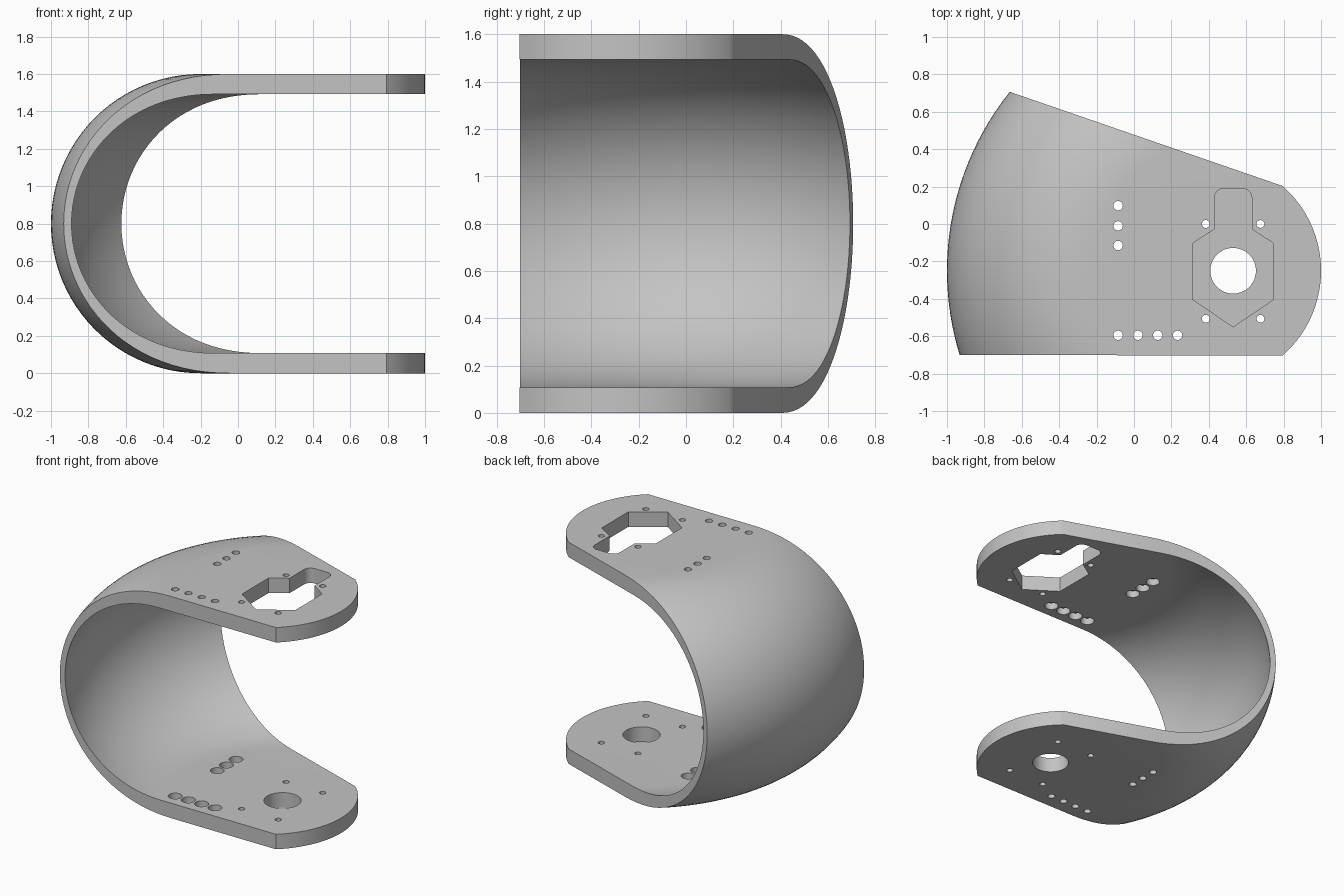
import bpy, bmesh, math
from math import sin, cos, pi

if "Cube" in bpy.data.objects:
    bpy.data.objects.remove(bpy.data.objects["Cube"])

AX, AY = 0.53, -0.25          # pivot axis shared by the dome and the hubs
H = 1.6                       # overall height


def make_object(name, bm):
    bmesh.ops.recalc_face_normals(bm, faces=bm.faces)
    me = bpy.data.meshes.new(name)
    bm.to_mesh(me)
    bm.free()
    ob = bpy.data.objects.new(name, me)
    bpy.context.collection.objects.link(ob)
    return ob


def bulged_disc(name, flat_r, bulge, height, segs=160, rows=48):
    """Solid with flat ends and a half-round rim, turned about the pivot axis."""
    bm = bmesh.new()
    rings = []
    for i in range(rows + 1):
        t = -pi / 2 + pi * i / rows
        r, z = flat_r + bulge * cos(t), H / 2 + height * sin(t)
        rings.append([bm.verts.new((AX + r * cos(2 * pi * k / segs),
                                    AY + r * sin(2 * pi * k / segs), z))
                      for k in range(segs)])
    for a, b in zip(rings, rings[1:]):
        for k in range(segs):
            n = (k + 1) % segs
            bm.faces.new((a[k], a[n], b[n], b[k]))
    bm.faces.new(rings[0][::-1])
    bm.faces.new(rings[-1])
    return make_object(name, bm)


def prism(bm, pts, z0, z1):
    lo = [bm.verts.new((x, y, z0)) for x, y in pts]
    hi = [bm.verts.new((x, y, z1)) for x, y in pts]
    bm.faces.new(lo[::-1])
    bm.faces.new(hi)
    for k in range(len(pts)):
        n = (k + 1) % len(pts)
        bm.faces.new((lo[k], lo[n], hi[n], hi[k]))


def arc(cx, cy, r, a0, a1, n):
    return [(cx + r * cos(a0 + (a1 - a0) * i / n),
             cy + r * sin(a0 + (a1 - a0) * i / n)) for i in range(n + 1)]


def circle(cx, cy, r, n=28):
    return arc(cx, cy, r, 0, 2 * pi, n)[:-1]


def boolean(ob, cutter, op):
    mod = ob.modifiers.new("cut", 'BOOLEAN')
    mod.object, mod.operation, mod.solver = cutter, op, 'EXACT'
    bpy.context.view_layer.objects.active = ob
    bpy.ops.object.modifier_apply(modifier=mod.name)
    bpy.data.objects.remove(cutter)


# Curved bracket shell: outer bulge trimmed to the plan outline, then hollowed
bracket = bulged_disc("curved_bracket", 0.73, 0.80, 0.80)

dx, hc = 0.205, 0.453                       # rounded free end of the plates
R = (dx * dx + hc * hc) / (2 * dx)
a = math.asin(hc / R)
bm = bmesh.new()
outline = arc(1 - R, AY, R, -a, a, 32)
outline += [(-0.66, 0.705), (-1.3, 0.92), (-1.3, -0.70)]
prism(bm, outline, -0.2, H + 0.2)
boolean(bracket, make_object("outline_cutter", bm), 'INTERSECT')
boolean(bracket, bulged_disc("hollow_cutter", 0.80, 0.69, 0.692), 'DIFFERENCE')

# Hub hole below, keyed hexagonal pocket above, screw holes through both plates
screws = [(AX + sx * 0.146, y) for sx in (-1, 1) for y in (0.0, -0.507)]
rows = [(-0.085, y) for y in (0.098, -0.01, -0.115)]
rows += [(-0.085 + 0.106 * i, -0.595) for i in range(4)]

bm = bmesh.new()
prism(bm, circle(AX, AY, 0.122, 64), -0.2, 0.3)
key = arc(AX + 0.05, 0.14, 0.05, 0, pi / 2, 8) + arc(AX - 0.05, 0.14, 0.05, pi / 2, pi, 8)
key += [(AX - 0.1, -0.028), (AX - 0.214, -0.102), (AX - 0.214, -0.405), (AX, -0.55),
        (AX + 0.214, -0.405), (AX + 0.214, -0.102), (AX + 0.1, -0.028)]
prism(bm, key, 1.3, H + 0.2)
for x, y in screws:
    prism(bm, circle(x, y, 0.021), -0.2, H + 0.2)
for x, y in rows:
    prism(bm, circle(x, y, 0.025), -0.2, H + 0.2)
boolean(bracket, make_object("hole_cutter", bm), 'DIFFERENCE')

# Wider recesses on the inner side of the row holes
bm = bmesh.new()
for x, y in rows:
    prism(bm, circle(x, y, 0.046), 0.06, H - 0.06)
boolean(bracket, make_object("recess_cutter", bm), 'DIFFERENCE')

# Plain grey finish
grey = bpy.data.materials.new("grey")
grey.diffuse_color = (0.55, 0.55, 0.55, 1)
grey.use_nodes = True
grey.node_tree.nodes["Principled BSDF"].inputs["Base Color"].default_value = grey.diffuse_color
bracket.data.materials.clear()
bracket.data.materials.append(grey)
for p in bracket.data.polygons:
    p.material_index = 0
bracket.select_set(True)
bpy.context.view_layer.objects.active = bracket
bpy.ops.object.shade_smooth_by_angle(angle=math.radians(25))
